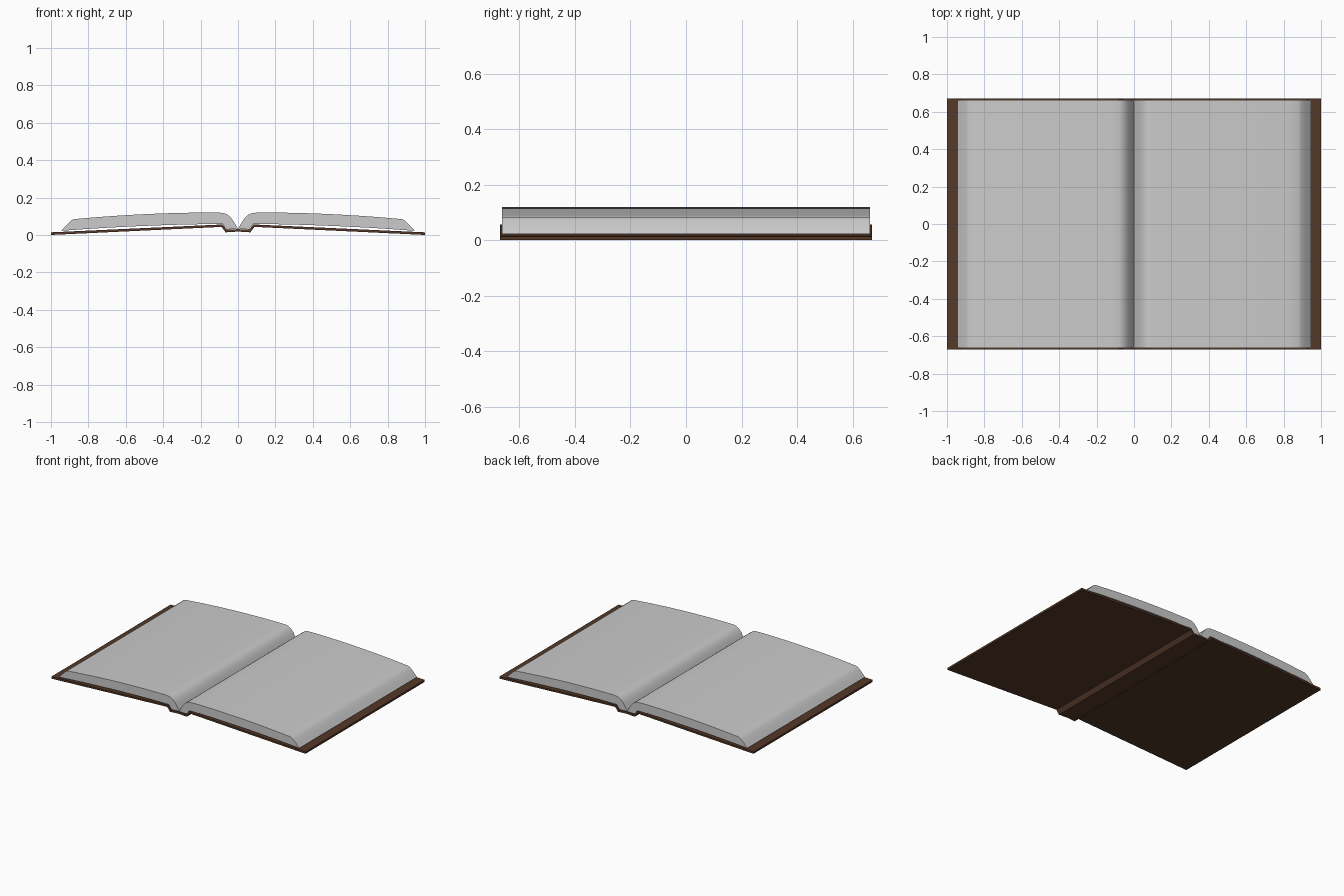
import bpy, bmesh

if "Cube" in bpy.data.objects:
    bpy.data.objects.remove(bpy.data.objects["Cube"])


def extrude_profile(name, pts, half_y):
    """Extrude a closed (x, z) outline symmetrically along y."""
    bm = bmesh.new()
    face = bm.faces.new([bm.verts.new((x, -half_y, z)) for x, z in pts])
    ext = bmesh.ops.extrude_face_region(bm, geom=[face])
    verts = [g for g in ext["geom"] if isinstance(g, bmesh.types.BMVert)]
    bmesh.ops.translate(bm, verts=verts, vec=(0, 2 * half_y, 0))
    bmesh.ops.recalc_face_normals(bm, faces=bm.faces)
    mesh = bpy.data.meshes.new(name)
    bm.to_mesh(mesh)
    bm.free()
    obj = bpy.data.objects.new(name, mesh)
    bpy.context.collection.objects.link(obj)
    bpy.ops.object.select_all(action='DESELECT')
    obj.select_set(True)
    bpy.context.view_layer.objects.active = obj
    bpy.ops.object.shade_smooth_by_angle(angle=0.5)
    return obj


def arc(x0, z0, x1, z1, bulge, n=12):
    """Gently bowed line between two points."""
    return [(x0 + (x1 - x0) * t, z0 + (z1 - z0) * t + 4 * bulge * t * (1 - t))
            for t in (i / n for i in range(n + 1))]


# Cover: two boards joined by a dropped spine
bottom = [(0, 0.018), (0.066, 0.014), (0.088, 0.043), (1.0, 0.0)]
top = [(1.0, 0.014), (0.082, 0.056), (0.06, 0.028), (0, 0.031)]
right = bottom[1:] + top[:-1]
outline = [bottom[0]] + right + [top[-1]] + [(-x, z) for x, z in reversed(right)]
cover = extrude_profile("cover", outline, 0.67)
leather = bpy.data.materials.new("brown_leather")
leather.diffuse_color = (0.09, 0.04, 0.022, 1)
leather.use_nodes = True
leather.node_tree.nodes["Principled BSDF"].inputs["Base Color"].default_value = leather.diffuse_color
cover.data.materials.append(leather)

# Page blocks: bowed top, bevelled fore-edge, rounded drop into the gutter
gutter = [(0.08, 0.118), (0.062, 0.112), (0.045, 0.1),
          (0.028, 0.08), (0.013, 0.055), (0.0, 0.032)]
underside = [(0.058, 0.03), (0.068, 0.042), (0.08, 0.058)]
fore_edge = [(0.945, 0.022), (0.92, 0.05), (0.895, 0.075)]
block = (gutter + underside + arc(0.1, 0.059, 0.945, 0.022, 0.007)[:-1]
         + fore_edge + arc(0.88, 0.084, 0.12, 0.12, 0.009))
extrude_profile("right_pages", block, 0.662)
extrude_profile("left_pages", [(-x, z) for x, z in block], 0.662)
